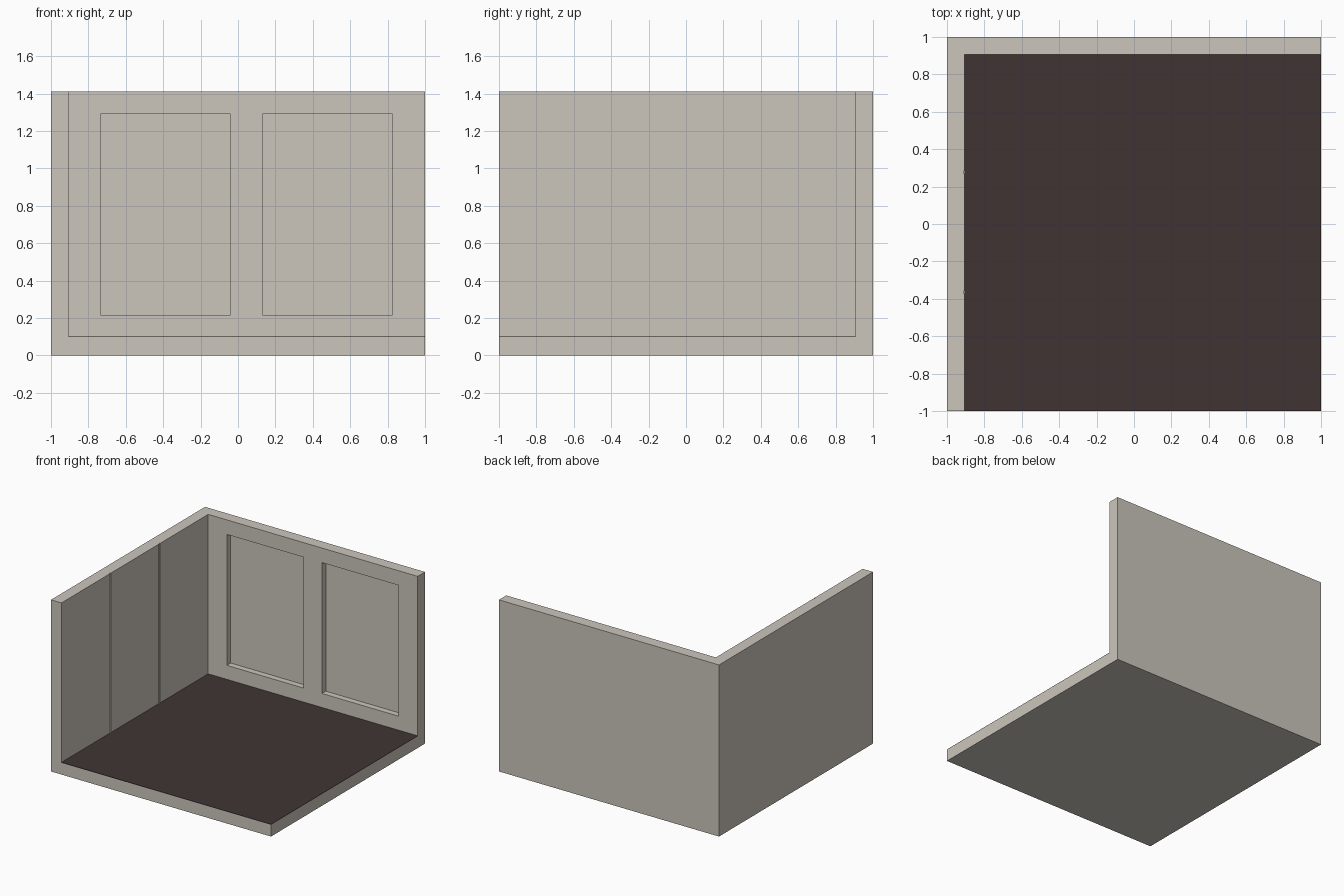
import bpy

if "Cube" in bpy.data.objects:
    bpy.data.objects.remove(bpy.data.objects["Cube"])

H, T = 1.41, 0.095          # wall height, wall and floor thickness
INNER = -1 + T              # inside face of the left wall


def material(name, rgb):
    m = bpy.data.materials.new(name)
    m.diffuse_color = (*rgb, 1)
    m.use_nodes = True
    m.node_tree.nodes["Principled BSDF"].inputs["Base Color"].default_value = m.diffuse_color
    return m


def box(name, lo, hi, mat):
    bpy.ops.mesh.primitive_cube_add(size=1)
    o = bpy.context.object
    o.name = name
    for v in o.data.vertices:
        v.co = [l + (c + 0.5) * (h - l) for l, h, c in zip(lo, hi, v.co)]
    o.data.materials.append(mat)
    return o


def cut(target, lo, hi):
    cutter = box("cutter", lo, hi, plaster)
    cutter.hide_render = True
    mod = target.modifiers.new("cut", 'BOOLEAN')
    mod.operation, mod.solver, mod.object = 'DIFFERENCE', 'EXACT', cutter
    bpy.context.view_layer.objects.active = target
    bpy.ops.object.modifier_apply(modifier=mod.name)
    bpy.data.objects.remove(cutter)


plaster = material("warm plaster", (0.60, 0.56, 0.50))
dark = material("dark floor", (0.052, 0.034, 0.034))

# Room shell: floor slab, left wall and back wall in one piece
room = box("room_shell", (-1, -1, 0), (1, 1, H), plaster)
cut(room, (INNER, -2, 0.098), (2, 1 - T, 2))

# Two recessed window panels in the back wall
for x in (-0.735, 0.13):
    cut(room, (x, 0.8, 0.215), (x + 0.695, 0.955, 1.29))

# Two narrow vertical joints in the left wall
for y in (-0.372, 0.27):
    cut(room, (INNER - 0.006, y, 0.098), (INNER + 0.1, y + 0.013, 2))

# Dark floor covering
box("floor_covering", (INNER, -1, 0.097), (1, 1 - T, 0.1), dark)
